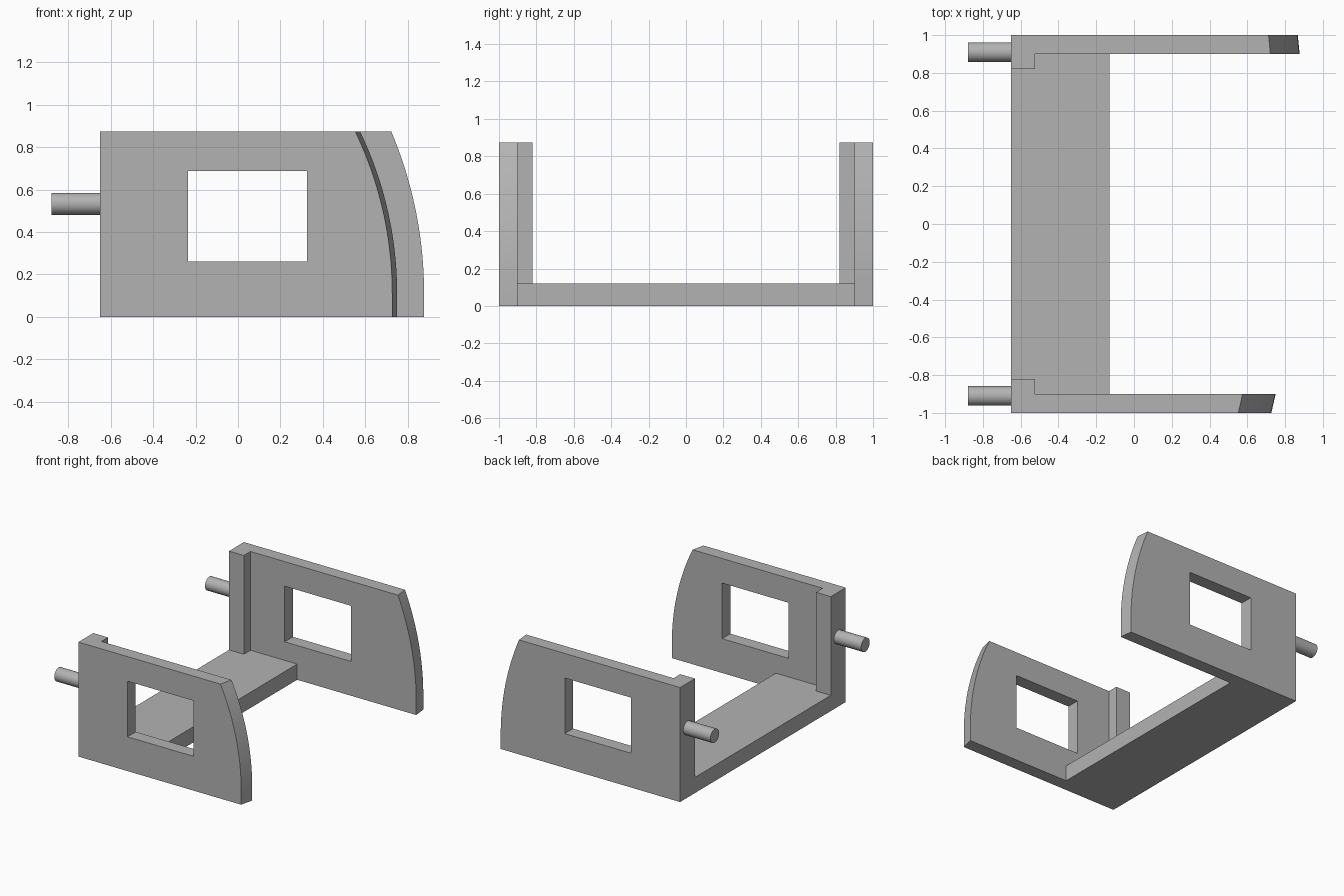
import bpy, bmesh, math
from mathutils import Matrix, Vector

if "Cube" in bpy.data.objects:
    bpy.data.objects.remove(bpy.data.objects["Cube"])

grey = bpy.data.materials.new("plain grey")
grey.use_nodes = True
grey.diffuse_color = (0.45, 0.45, 0.45, 1)
grey.node_tree.nodes["Principled BSDF"].inputs["Base Color"].default_value = (0.45, 0.45, 0.45, 1)

LEFT, HEIGHT, FLOOR = -0.65, 0.875, 0.12
INNER, OUTER = 0.9, 1.0


def finish(name, bm):
    bmesh.ops.recalc_face_normals(bm, faces=bm.faces[:])
    mesh = bpy.data.meshes.new(name)
    bm.to_mesh(mesh)
    bm.free()
    obj = bpy.data.objects.new(name, mesh)
    bpy.context.collection.objects.link(obj)
    mesh.materials.append(grey)
    bpy.ops.object.select_all(action='DESELECT')
    obj.select_set(True)
    bpy.context.view_layer.objects.active = obj
    bpy.ops.object.shade_smooth_by_angle(angle=math.radians(30))
    return obj


def box(name, lo, hi):
    lo, hi = Vector(lo), Vector(hi)
    bm = bmesh.new()
    bmesh.ops.create_cube(bm, size=1)
    for v in bm.verts:
        v.co = (lo + hi) / 2 + Vector(a * b for a, b in zip(v.co, hi - lo))
    return finish(name, bm)


def outline(x_top, x_bottom, straight=0.11, steps=24):
    """Panel profile: vertical foot, then an arc leaning back to the top."""
    rise, sag = HEIGHT - straight, x_bottom - x_top
    radius = (rise ** 2 + sag ** 2) / (2 * sag)
    arc = []
    for i in range(steps + 1):
        a = math.asin(rise / radius) * i / steps
        arc.append((x_bottom - radius * (1 - math.cos(a)), straight + radius * math.sin(a)))
    return [(LEFT, 0), (x_bottom, 0)] + arc + [(LEFT, HEIGHT)]


def panel(name, side, x_top, x_bottom, bevel):
    """Side wall with a window; its curved edge is bevelled towards the outside."""
    window = [(-0.235, 0.262), (0.325, 0.262), (0.325, 0.687), (-0.235, 0.687)]
    bm = bmesh.new()
    layers = []
    for y, shift in ((INNER, 0), (OUTER, -bevel)):
        rings = []
        for profile in (outline(x_top + shift, x_bottom + shift), window):
            rings.append([bm.verts.new((x, side * y, z)) for x, z in profile])
        edges = [bm.edges.new((r[i - 1], r[i])) for r in rings for i in range(len(r))]
        bmesh.ops.triangle_fill(bm, use_beauty=True, edges=edges)
        layers.append(rings)
    for a, b in zip(*layers):
        for i in range(len(a)):
            bm.faces.new((a[i - 1], a[i], b[i], b[i - 1]))
    return finish(name, bm)


def peg(name, y):
    bm = bmesh.new()
    bmesh.ops.create_cone(bm, cap_ends=True, segments=32, radius1=0.052, radius2=0.052,
                          depth=0.23, matrix=Matrix.Translation((LEFT - 0.115, y, 0.533))
                          @ Matrix.Rotation(math.pi / 2, 4, 'Y'))
    return finish(name, bm)


# Side walls with windows
panel("front_wall", -1, 0.575, 0.75, 0.023)
panel("back_wall", 1, 0.722, 0.877, 0.01)

# Floor joining the walls
box("floor", (LEFT, -INNER, 0), (-0.13, INNER, FLOOR))

# Corner posts and mounting pegs
for label, s in (("front", -1), ("back", 1)):
    ys = sorted((s * 0.82, s * INNER))
    box(label + "_post", (LEFT, ys[0], FLOOR), (-0.525, ys[1], HEIGHT))
    peg(label + "_peg", s * 0.91)
